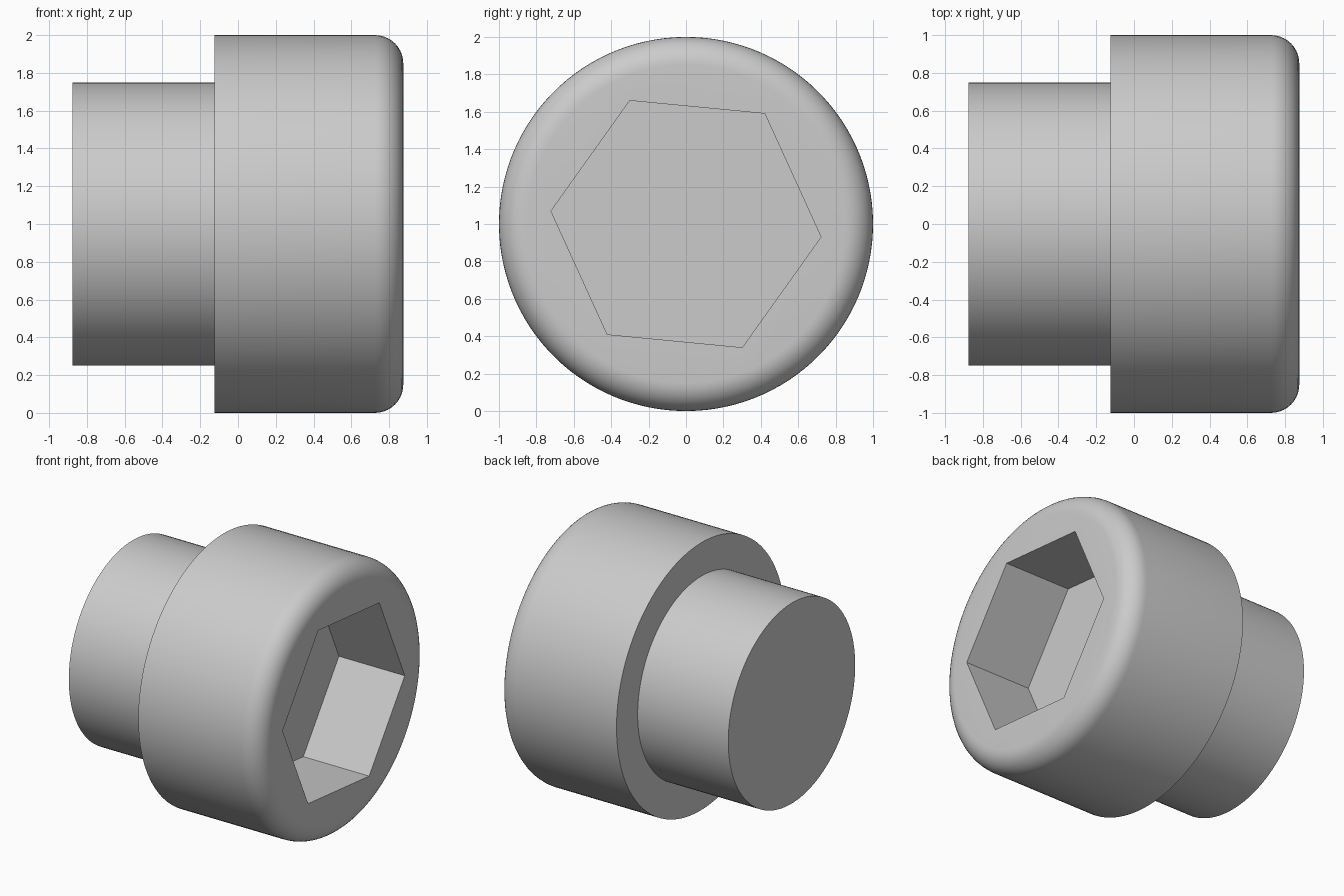
import bpy, bmesh
from math import sin, cos, pi, radians

if "Cube" in bpy.data.objects:
    bpy.data.objects.remove(bpy.data.objects["Cube"])

SEG = 120                 # sides around the bolt (multiple of 6)
TURN = radians(-5.5)      # rotation of the hex socket
FILLET = 0.15

bm = bmesh.new()


def ring(x, r, n):
    return [bm.verts.new((x, r * cos(TURN + 2 * pi * i / n),
                          1 + r * sin(TURN + 2 * pi * i / n))) for i in range(n)]


def bridge(a, b):
    n = len(a)
    for i in range(n):
        j = (i + 1) % n
        bm.faces.new((a[i], a[j], b[j], b[i]))


# Turned outline: shank, shoulder, head and rounded rim
profile = [(-0.875, 0.75), (-0.125, 0.75), (-0.125, 1.0)]
for k in range(11):
    a = pi / 2 * k / 10
    profile.append((0.875 - FILLET + FILLET * sin(a), 1 - FILLET + FILLET * cos(a)))
rings = [ring(x, r, SEG) for x, r in profile]
for a, b in zip(rings, rings[1:]):
    bridge(a, b)
bm.faces.new(rings[0])

# Hex socket: front face around it, walls and floor
mouth, floor = ring(0.875, 0.725, 6), ring(0.33, 0.725, 6)
step = SEG // 6
for i in range(6):
    arc = [rings[-1][(i * step + k) % SEG] for k in range(step + 1)]
    bm.faces.new(arc + [mouth[(i + 1) % 6], mouth[i]])
bridge(mouth, floor)
bm.faces.new(floor)
bmesh.ops.recalc_face_normals(bm, faces=bm.faces[:])

mesh = bpy.data.meshes.new("socket_head_bolt")
bm.to_mesh(mesh)
bm.free()
bolt = bpy.data.objects.new("socket_head_bolt", mesh)
bpy.context.collection.objects.link(bolt)

# Smooth round surfaces, crisp edges
bpy.context.view_layer.objects.active = bolt
bolt.select_set(True)
bpy.ops.object.shade_smooth_by_angle(angle=radians(30))
